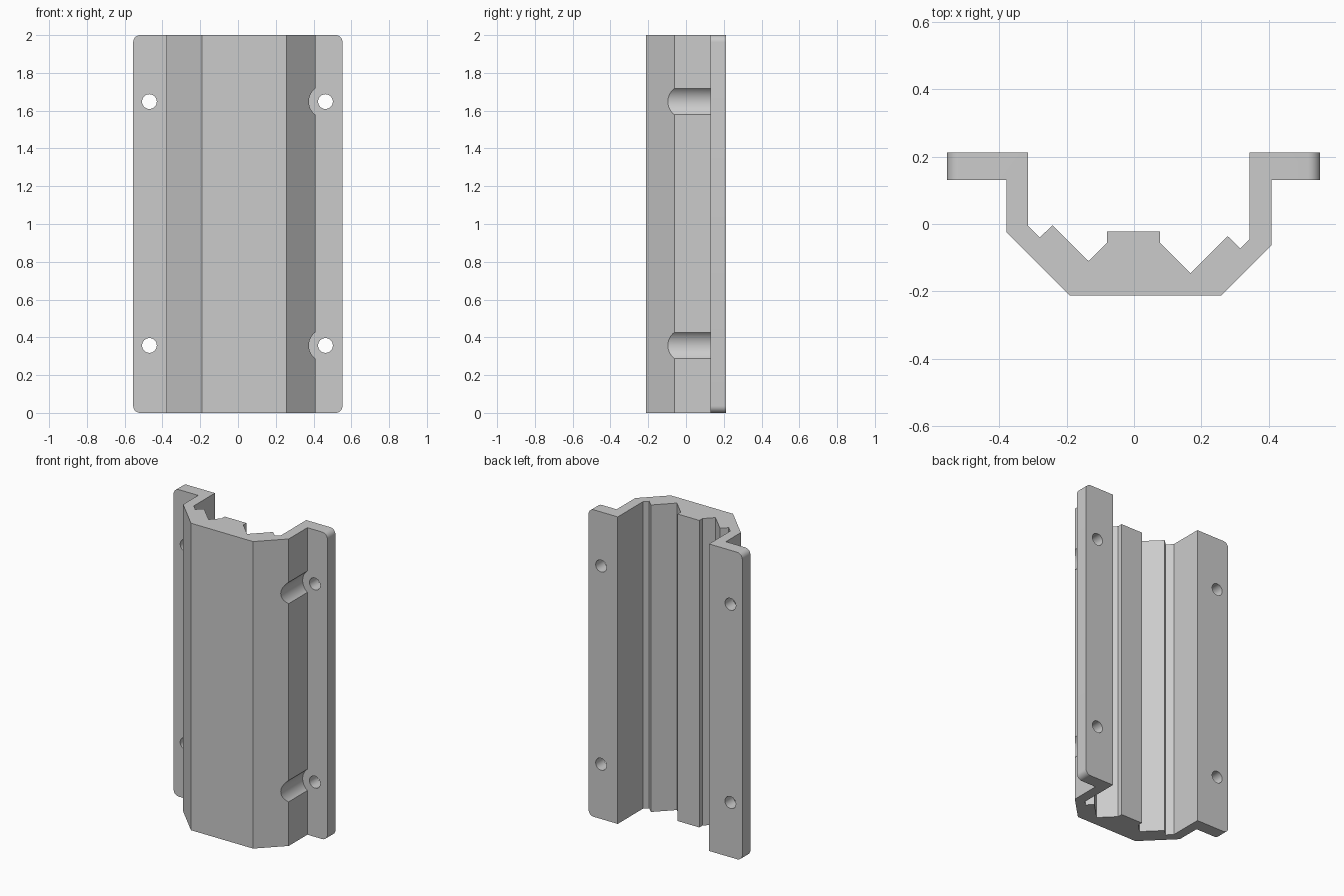
import bpy, bmesh, math
from mathutils import Matrix, Vector

cube = bpy.data.objects.get("Cube")
if cube:
    bpy.data.objects.remove(cube, do_unlink=True)

HEIGHT = 2.0
BACK, FLANGE_FRONT, FRONT = 0.213, 0.13, -0.213
HOLE_HEIGHTS = (0.357, 1.648)

grey = bpy.data.materials.new("plain grey")
grey.use_nodes = True
colour = (0.6, 0.6, 0.6, 1)
grey.diffuse_color = colour
grey.node_tree.nodes["Principled BSDF"].inputs["Base Color"].default_value = colour


def add_object(name, bm):
    bmesh.ops.recalc_face_normals(bm, faces=bm.faces[:])
    mesh = bpy.data.meshes.new(name)
    bm.to_mesh(mesh)
    bm.free()
    mesh.materials.append(grey)
    obj = bpy.data.objects.new(name, mesh)
    bpy.context.collection.objects.link(obj)
    return obj


def drill(target, name, xs, radius, y0, y1):
    """Cut round holes running along y at both hole heights."""
    bm = bmesh.new()
    for x in xs:
        for z in HOLE_HEIGHTS:
            place = Matrix.Translation((x, (y0 + y1) / 2, z)) @ Matrix.Rotation(math.pi / 2, 4, 'X')
            bmesh.ops.create_cone(bm, cap_ends=True, segments=48, radius1=radius,
                                  radius2=radius, depth=y1 - y0, matrix=place)
    cutter = add_object(name, bm)
    cutter.hide_render = True
    mod = target.modifiers.new(name, 'BOOLEAN')
    mod.operation, mod.solver, mod.object = 'DIFFERENCE', 'EXACT', cutter
    bpy.context.view_layer.objects.active = target
    bpy.ops.object.modifier_apply(modifier=name)
    bpy.data.objects.remove(cutter, do_unlink=True)


# Cross-section of the channel: inner side left to right, then outer side back
profile = [
    (-0.555, BACK), (-0.315, BACK), (-0.315, -0.005), (-0.28, -0.04),
    (-0.242, -0.004), (-0.135, -0.11), (-0.08, -0.055), (-0.08, -0.023),
    (0.077, -0.023), (0.077, -0.055), (0.168, -0.146), (0.278, -0.036),
    (0.316, -0.073), (0.343, -0.046), (0.343, BACK), (0.553, BACK),
    (0.553, FLANGE_FRONT), (0.409, FLANGE_FRONT), (0.409, -0.062), (0.258, FRONT),
    (-0.19, FRONT), (-0.378, -0.025), (-0.378, FLANGE_FRONT), (-0.555, FLANGE_FRONT),
]
bm = bmesh.new()
base = bm.faces.new([bm.verts.new((x, y, 0)) for x, y in profile])
top = bmesh.ops.extrude_face_region(bm, geom=[base])["geom"]
bmesh.ops.translate(bm, vec=Vector((0, 0, HEIGHT)),
                    verts=[g for g in top if isinstance(g, bmesh.types.BMVert)])

# Rounded outer corners of the two flanges
corners = [e for e in bm.edges
           if all(abs(v.co.x) > 0.55 for v in e.verts)
           and abs(e.verts[0].co.z - e.verts[1].co.z) < 0.001]
bmesh.ops.bevel(bm, geom=corners, offset=0.037, offset_type='OFFSET',
                segments=8, profile=0.5, affect='EDGES')
channel = add_object("mounting_channel", bm)

# Screw holes through both flanges, with screw head clearance on the left side
drill(channel, "screw_holes", (-0.469, 0.463), 0.039, 0.0, 0.3)
drill(channel, "head_clearance", (0.463,), 0.088, -0.3, FLANGE_FRONT)

bpy.ops.object.select_all(action='DESELECT')
channel.select_set(True)
bpy.context.view_layer.objects.active = channel
bpy.ops.object.shade_smooth_by_angle(angle=math.radians(30))
